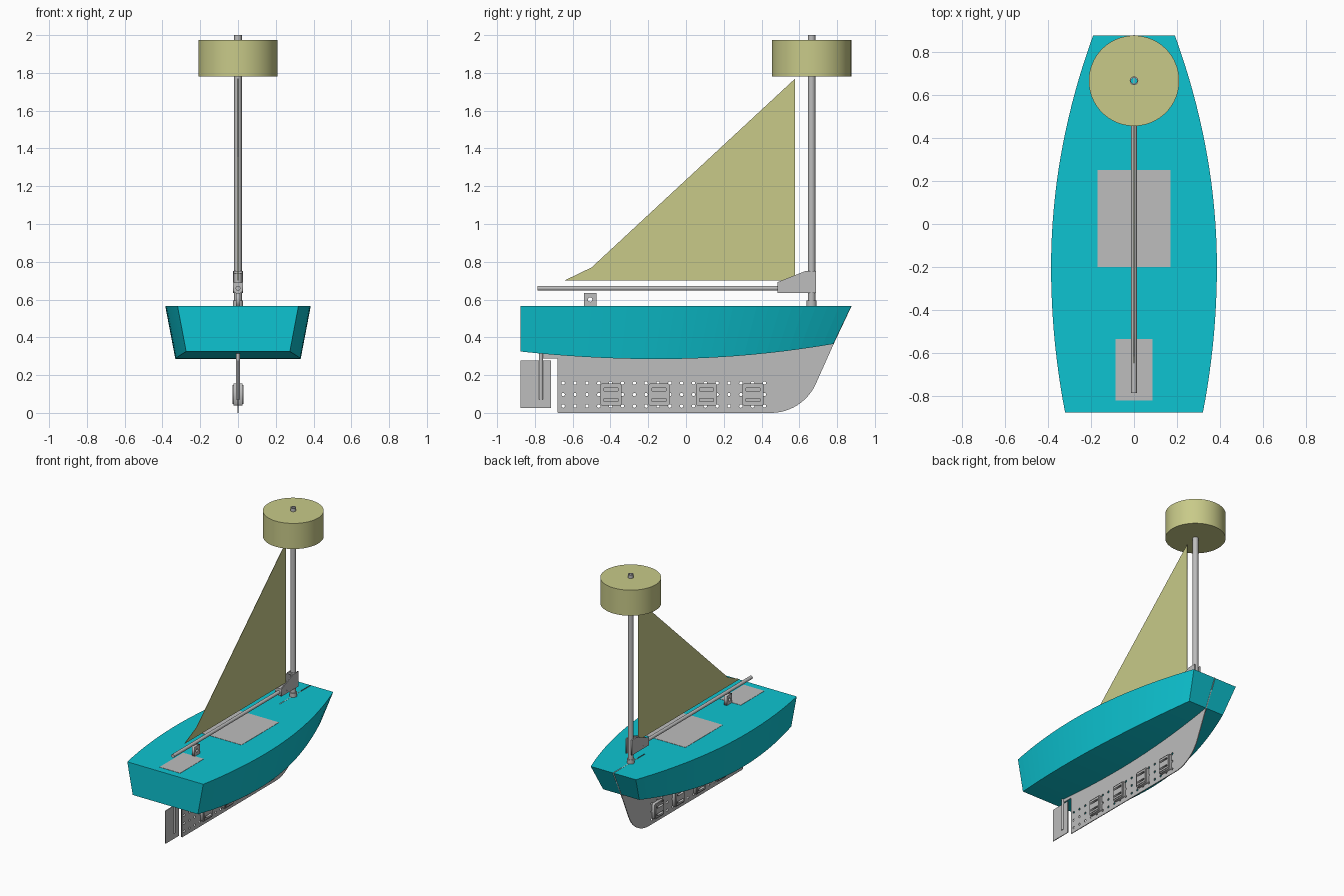
import bpy, bmesh, math
from mathutils import Matrix

if "Cube" in bpy.data.objects:
    bpy.data.objects.remove(bpy.data.objects["Cube"])


def material(name, rgb):
    m = bpy.data.materials.new(name)
    m.diffuse_color = (*rgb, 1)
    m.use_nodes = True
    m.node_tree.nodes["Principled BSDF"].inputs["Base Color"].default_value = m.diffuse_color
    return m


CYAN = material("cyan", (0.004, 0.55, 0.64))
GRAY = material("gray", (0.51, 0.51, 0.51))
KHAKI = material("khaki", (0.58, 0.59, 0.25))


def add(name, mesh, mat, smooth=False):
    ob = bpy.data.objects.new(name, mesh)
    bpy.context.collection.objects.link(ob)
    mesh.materials.clear()
    mesh.materials.append(mat)
    if smooth:
        bpy.ops.object.select_all(action='DESELECT')
        ob.select_set(True)
        bpy.context.view_layer.objects.active = ob
        bpy.ops.object.shade_smooth_by_angle(angle=math.radians(30))
    return ob


def from_bmesh(name, bm, mat, smooth=False):
    bmesh.ops.recalc_face_normals(bm, faces=bm.faces)
    me = bpy.data.meshes.new(name)
    bm.to_mesh(me)
    bm.free()
    return add(name, me, mat, smooth)


def side_plate(name, outlines, half, mat, x=0):
    """Extrude (y, z) outlines along x; outlines inside the first become holes."""
    cu = bpy.data.curves.new(name, 'CURVE')
    cu.dimensions = '2D'
    cu.fill_mode = 'BOTH'
    cu.extrude = half
    for pts in outlines:
        sp = cu.splines.new('POLY')
        sp.points.add(len(pts) - 1)
        for p, (a, b) in zip(sp.points, pts):
            p.co = (a, b, 0, 1)
        sp.use_cyclic_u = True
    tmp = bpy.data.objects.new(name + "_tmp", cu)
    bpy.context.collection.objects.link(tmp)
    dg = bpy.context.evaluated_depsgraph_get()
    me = bpy.data.meshes.new_from_object(tmp.evaluated_get(dg))
    bpy.data.objects.remove(tmp)
    me.transform(Matrix(((0, 0, 1, x), (1, 0, 0, 0), (0, 1, 0, 0), (0, 0, 0, 1))))
    bm = bmesh.new()
    bm.from_mesh(me)
    bmesh.ops.remove_doubles(bm, verts=bm.verts, dist=1e-5)
    return from_bmesh(name, bm, mat)


def circle(y, z, r, n=12):
    return [(y + r * math.cos(2 * math.pi * i / n), z + r * math.sin(2 * math.pi * i / n)) for i in range(n)]


def rect(y0, y1, z0, z1):
    return [(y0, z0), (y1, z0), (y1, z1), (y0, z1)]


def box(name, x0, x1, y0, y1, z0, z1, mat):
    bm = bmesh.new()
    bmesh.ops.create_cube(bm, size=1, matrix=Matrix.Translation(
        ((x0 + x1) / 2, (y0 + y1) / 2, (z0 + z1) / 2)) @ Matrix.Diagonal((x1 - x0, y1 - y0, z1 - z0, 1)))
    return from_bmesh(name, bm, mat)


def tube(name, y, z0, z1, r, r_in, mat, n=40):
    """Vertical hollow cylinder on x = 0."""
    bm = bmesh.new()
    rings = [[bm.verts.new((rr * math.cos(2 * math.pi * i / n), y + rr * math.sin(2 * math.pi * i / n), z))
              for i in range(n)] for rr, z in ((r, z0), (r, z1), (r_in, z1), (r_in, z0))]
    for k in range(4):
        a, b = rings[k], rings[(k + 1) % 4]
        for i in range(n):
            j = (i + 1) % n
            bm.faces.new((a[i], a[j], b[j], b[i]))
    return from_bmesh(name, bm, mat, True)


# Hull: cross sections from stern to bow, slanted bow
DECK = 0.565
bm = bmesh.new()
N = 28
sections = []
for i in range(N + 1):
    t = i / N
    y = -0.875 + 1.75 * t
    w = 0.385 - (0.195 * ((y + 0.2) / 1.075) ** 2 if y > -0.2 else 0.065 * ((y + 0.2) / 0.675) ** 2)
    yb = -0.875 + 1.655 * t
    zb = 0.285 + (0.0925 if yb > -0.15 else 0.076) * (yb + 0.15) ** 2
    wb = w - 0.19 * (DECK - zb)
    sections.append([bm.verts.new(c) for c in
                     ((-w, y, DECK), (w, y, DECK), (wb, yb, zb), (-wb, yb, zb))])
for a, b in zip(sections, sections[1:]):
    for k in range(4):
        bm.faces.new((a[k], a[(k + 1) % 4], b[(k + 1) % 4], b[k]))
bm.faces.new(sections[0])
bm.faces.new(sections[-1])
from_bmesh("hull", bm, CYAN)

# Deck hatches
box("main_hatch", -0.17, 0.17, -0.2, 0.25, 0.56, 0.567, GRAY)
box("stern_hatch", -0.087, 0.087, -0.82, -0.535, 0.56, 0.567, GRAY)

# Keel plate with rounded forefoot and rows of holes
keel = [(-0.76, 0.287), (-0.68, 0.287), (-0.68, 0.004), (-0.676, 0)]
for i in range(13):
    a = math.radians(-90 + 65 * i / 12)
    keel.append((0.45 + 0.26 * math.cos(a), 0.26 + 0.26 * math.sin(a)))
keel += [(0.782, 0.365), (0.877, 0.566), (0.5, 0.566), (0.5, 0.45), (-0.76, 0.45)]
holes = [circle(-0.65 + 0.0627 * i, z, 0.009) for i in range(18) for z in (0.036, 0.097, 0.158)]
side_plate("keel", [keel] + holes, 0.003, GRAY)

# Slotted ballast clamps on both sides of the keel
for i, y in enumerate((-0.398, -0.142, 0.108, 0.355)):
    slots = [rect(y - 0.037, y + 0.037, z - 0.007, z + 0.007) for z in (0.068, 0.124)]
    c = 0.008
    y0, y1, z0, z1 = y - 0.056, y + 0.056, 0.038, 0.156
    outer = [(y0 + c, z0), (y1 - c, z0), (y1, z0 + c), (y1, z1 - c),
             (y1 - c, z1), (y0 + c, z1), (y0, z1 - c), (y0, z0 + c)]
    side_plate(f"ballast_clamp_{i + 1}", [outer] + slots, 0.024, GRAY)
    side_plate(f"ballast_rim_{i + 1}", [rect(y - 0.047, y + 0.047, 0.047, 0.147)] + slots, 0.03, GRAY)

# Rudder
side_plate("rudder_blade", [rect(-0.875, -0.715, 0.027, 0.277)], 0.003, GRAY)
tube("rudder_stock", -0.768, 0.07, 0.4, 0.011, 0.002, GRAY, 16)

# Mast, foot collar and masthead drum
MY = 0.665
tube("mast", MY, 0.56, 2.0, 0.02, 0.014, GRAY, 24)
tube("mast_collar", MY, 0.56, 0.595, 0.027, 0.019, GRAY, 24)
tube("masthead_drum", MY, 1.78, 1.975, 0.21, 0.0195, KHAKI, 64)

# Boom
bm = bmesh.new()
bmesh.ops.create_cone(bm, cap_ends=True, segments=24, radius1=0.013, radius2=0.013, depth=1.315,
                      matrix=Matrix.Translation((0, -0.1275, 0.66)) @ Matrix.Rotation(math.pi / 2, 4, 'X'))
from_bmesh("boom", bm, GRAY, True)

# Boom bracket: two cheeks, lower block and top strip
cheek = [(0.485, 0.635), (0.688, 0.635), (0.688, 0.75), (0.63, 0.75), (0.485, 0.692)]
for side in (-1, 1):
    side_plate("bracket_cheek", [cheek, circle(0.55, 0.657, 0.003, 8)], 0.0035, GRAY, side * 0.0235)
box("bracket_block", -0.02, 0.02, 0.487, 0.646, 0.636, 0.69, GRAY)
box("bracket_top", -0.02, 0.02, 0.632, 0.646, 0.738, 0.75, GRAY)

# Sheet block on the deck under the boom
side_plate("sheet_block", [rect(-0.54, -0.475, 0.56, 0.635), circle(-0.508, 0.6, 0.012)], 0.011, GRAY)

# Sail
side_plate("sail", [[(-0.645, 0.7), (0.578, 0.7), (0.578, 1.77), (-0.5, 0.77)]], 0.0015, KHAKI)
